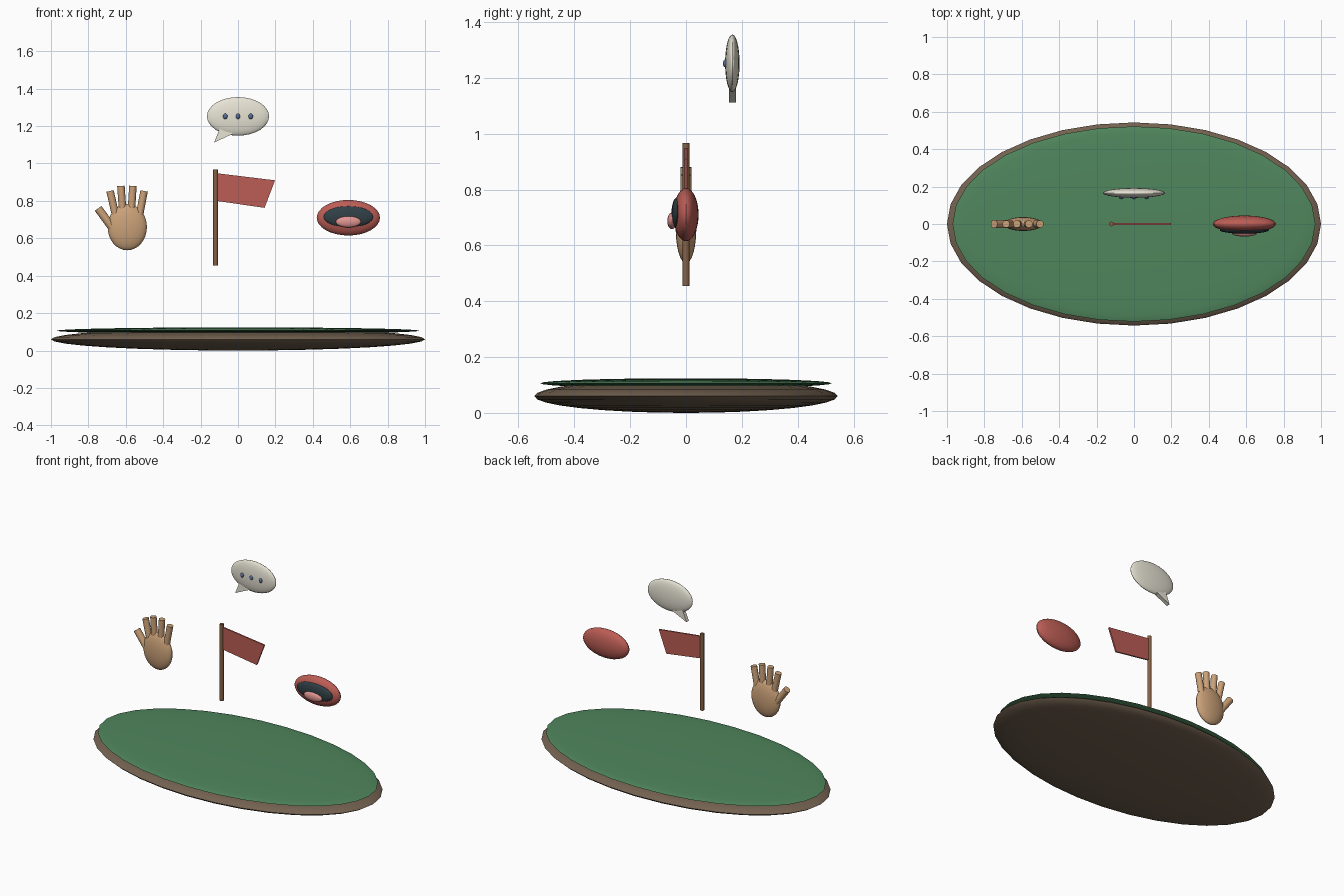
import bpy
import bmesh
from mathutils import Vector

if "Cube" in bpy.data.objects:
    bpy.data.objects.remove(bpy.data.objects["Cube"])


def material(name, r, g, b):
    m = bpy.data.materials.new(name)
    m.diffuse_color = (r, g, b, 1)
    m.use_nodes = True
    m.node_tree.nodes["Principled BSDF"].inputs["Base Color"].default_value = m.diffuse_color
    return m


BROWN = material("earth", 0.17, 0.12, 0.08)
GREEN = material("grass", 0.08, 0.24, 0.11)
SKIN = material("skin", 0.60, 0.36, 0.19)
WOOD = material("wood", 0.24, 0.12, 0.06)
RED = material("red", 0.50, 0.11, 0.09)
DARK = material("dark", 0.03, 0.05, 0.06)
PINK = material("pink", 0.75, 0.30, 0.28)
CREAM = material("cream", 0.80, 0.77, 0.66)
BLUE = material("blue", 0.10, 0.16, 0.32)


def finish(name, mat):
    o = bpy.context.object
    o.name = name
    o.data.materials.append(mat)
    bpy.ops.object.shade_smooth_by_angle()
    return o


def ellipsoid(name, centre, radii, mat, segments=32, rings=16):
    bpy.ops.mesh.primitive_uv_sphere_add(segments=segments, ring_count=rings, radius=1, location=centre)
    bpy.context.object.scale = radii
    bpy.ops.object.transform_apply(location=False, rotation=False, scale=True)
    return finish(name, mat)


def rod(name, a, b, radius, mat):
    a, b = Vector(a), Vector(b)
    bpy.ops.mesh.primitive_cylinder_add(vertices=16, radius=radius, depth=(b - a).length, location=(a + b) / 2)
    bpy.context.object.rotation_euler = (b - a).to_track_quat('Z', 'Y').to_euler()
    return finish(name, mat)


def plate(name, outline, y, depth, mat):
    """Flat xz outline given thickness along y."""
    bm = bmesh.new()
    face = bm.faces.new([bm.verts.new((x, y - depth / 2, z)) for x, z in outline])
    ext = bmesh.ops.extrude_face_region(bm, geom=[face])
    verts = [v for v in ext["geom"] if isinstance(v, bmesh.types.BMVert)]
    bmesh.ops.translate(bm, verts=verts, vec=(0, depth, 0))
    bmesh.ops.recalc_face_normals(bm, faces=bm.faces)
    me = bpy.data.meshes.new(name)
    bm.to_mesh(me)
    bm.free()
    me.materials.append(mat)
    o = bpy.data.objects.new(name, me)
    bpy.context.collection.objects.link(o)
    return o


# Oval base with grass top
ellipsoid("base", (0, 0, 0.06), (1.0, 0.543, 0.06), BROWN)
ellipsoid("grass_top", (0, 0, 0.106), (0.97, 0.522, 0.018), GREEN)

# Hand: palm, four fingers, thumb
ellipsoid("palm", (-0.592, 0, 0.66), (0.105, 0.037, 0.124), SKIN)
fingers = [(-0.684, 0.853, -0.645), (-0.626, 0.88, -0.612),
           (-0.562, 0.88, -0.574), (-0.502, 0.853, -0.535)]
for i, (top_x, top_z, base_x) in enumerate(fingers):
    rod(f"finger_{i + 1}", (base_x, 0, 0.68), (top_x, 0, top_z), 0.02, SKIN)
rod("thumb", (-0.66, 0, 0.64), (-0.748, 0, 0.76), 0.022, SKIN)

# Flag
rod("flag_pole", (-0.12, 0, 0.455), (-0.12, 0, 0.967), 0.0125, WOOD)
plate("flag_cloth", [(-0.115, 0.948), (0.198, 0.91), (0.142, 0.763), (-0.115, 0.80)], 0, 0.01, RED)

# Mouth: lips, opening, tongue
ellipsoid("lips", (0.59, 0, 0.71), (0.169, 0.045, 0.095), RED)
ellipsoid("mouth_opening", (0.59, -0.032, 0.715), (0.132, 0.02, 0.057), DARK)
ellipsoid("tongue", (0.59, -0.05, 0.688), (0.067, 0.017, 0.03), PINK)

# Speech bubble with tail and dots
ellipsoid("bubble", (0, 0.166, 1.252), (0.166, 0.026, 0.103), CREAM)
plate("bubble_tail", [(-0.128, 1.112), (-0.02, 1.162), (-0.095, 1.195)], 0.166, 0.025, CREAM)
for i in (-1, 0, 1):
    ellipsoid(f"bubble_dot_{i + 2}", (i * 0.068, 0.142, 1.252), (0.012, 0.01, 0.015), BLUE, 16, 8)
